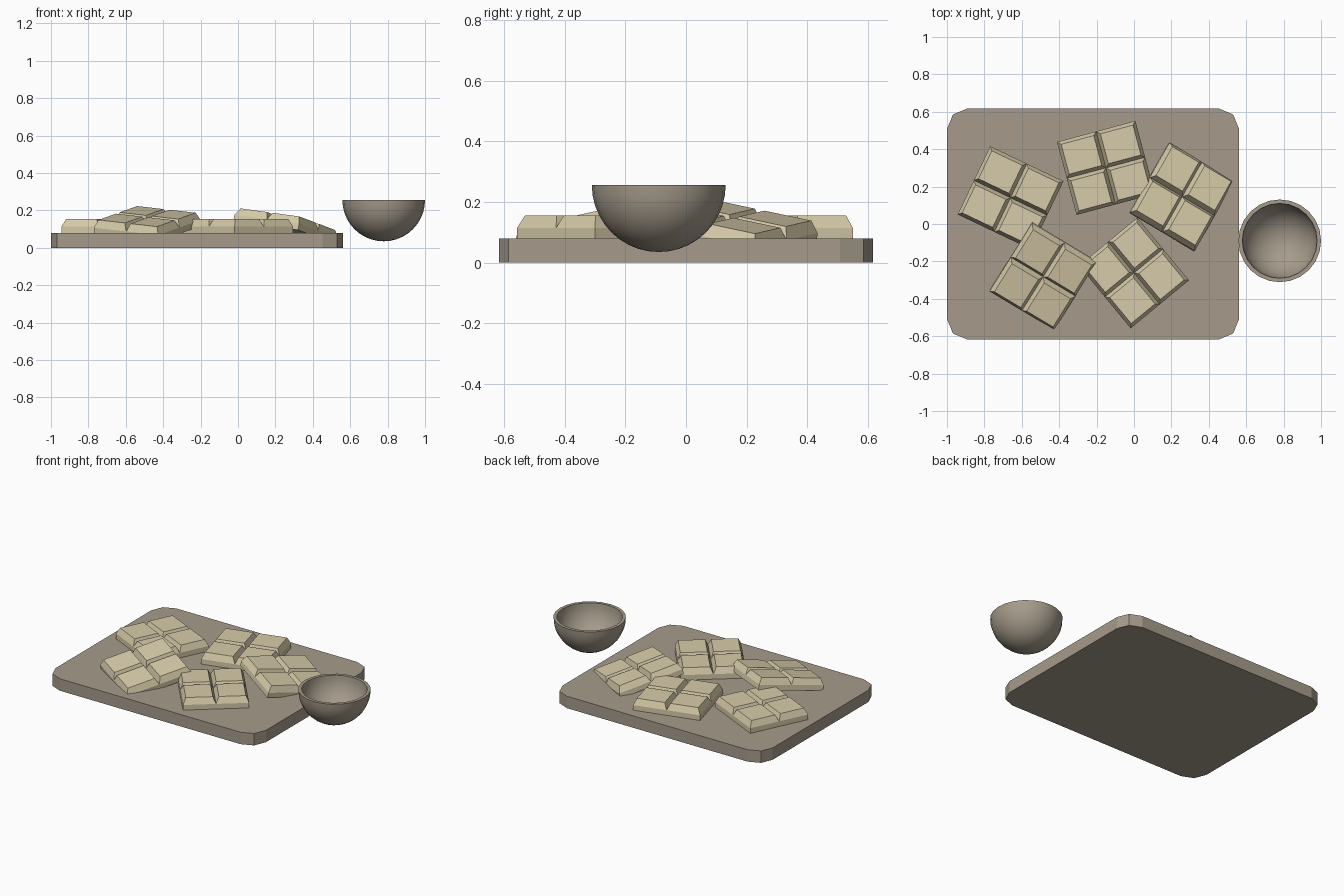
import bpy, bmesh
from math import sin, cos, pi, radians
from mathutils import Vector, Matrix

if "Cube" in bpy.data.objects:
    bpy.data.objects.remove(bpy.data.objects["Cube"])


def material(name, rgb):
    m = bpy.data.materials.new(name)
    m.diffuse_color = (*rgb, 1)
    m.use_nodes = True
    m.node_tree.nodes["Principled BSDF"].inputs["Base Color"].default_value = m.diffuse_color
    return m


def add_object(name, bm, mat):
    bmesh.ops.recalc_face_normals(bm, faces=bm.faces)
    me = bpy.data.meshes.new(name)
    bm.to_mesh(me)
    bm.free()
    me.materials.append(mat)
    ob = bpy.data.objects.new(name, me)
    bpy.context.collection.objects.link(ob)
    return ob


wood = material("wood", (0.38, 0.33, 0.26))
cream = material("white_chocolate", (0.68, 0.60, 0.40))
clay = material("bowl_clay", (0.38, 0.33, 0.26))

# Cutting board with rounded corners
bm = bmesh.new()
bmesh.ops.create_cube(bm, size=1, matrix=Matrix.Translation((-0.219, 0, 0.04))
                      @ Matrix.Diagonal((1.562, 1.236, 0.08, 1)))
upright = [e for e in bm.edges if abs(e.verts[0].co.z - e.verts[1].co.z) > 0.01]
bmesh.ops.bevel(bm, geom=upright, offset=0.11, segments=2, profile=0.5, affect='EDGES')
add_object("cutting_board", bm, wood)


# Chocolate piece: a slab of 2 x 2 bevelled squares
def chocolate(name, x, y, top, angle, gx=0, gy=0):
    bm = bmesh.new()
    bmesh.ops.create_grid(bm, x_segments=2, y_segments=2, size=0.5,
                          matrix=Matrix.Diagonal((0.434, 0.404, 1, 1)))
    ext = bmesh.ops.extrude_face_region(bm, geom=bm.faces[:], use_keep_orig=True)
    bmesh.ops.translate(bm, vec=(0, 0, 0.034),
                        verts=[v for v in ext["geom"] if isinstance(v, bmesh.types.BMVert)])
    bmesh.ops.recalc_face_normals(bm, faces=bm.faces)
    tops = [f for f in bm.faces if f.calc_center_median().z > 0.03]
    bmesh.ops.inset_individual(bm, faces=tops, thickness=0.026, depth=0)
    bmesh.ops.translate(bm, vec=(0, 0, 0.041), verts=list({v for f in tops for v in f.verts}))
    ob = add_object(name, bm, cream)
    # Slopes gx, gy lean the piece on its neighbours
    tilt = Vector((0, 0, 1)).rotation_difference(Vector((-gx, -gy, 1)).normalized())
    ob.matrix_world = (Matrix.Translation((x, y, top - 0.075)) @ tilt.to_matrix().to_4x4()
                       @ Matrix.Rotation(radians(angle), 4, 'Z'))


chocolate("chocolate_left", -0.66, 0.14, 0.155, -25.5)
chocolate("chocolate_back", -0.15, 0.30, 0.155, 15)
chocolate("chocolate_right", 0.252, 0.143, 0.155, 60, -0.197, -0.101)
chocolate("chocolate_front_left", -0.485, -0.275, 0.17, 58.5, 0.015, 0.215)
chocolate("chocolate_front", 0.0, -0.262, 0.155, -50.5)

# Hemispherical bowl: outer arc, rim and inner arc spun around
bm = bmesh.new()
arc = [i / 10 * pi / 2 for i in range(11)]
profile = [(0.221 * sin(a), -0.221 * cos(a)) for a in arc]
profile += [(0.2 * sin(a), -0.2 * cos(a)) for a in reversed(arc)]
verts = [bm.verts.new((r, 0, z)) for r, z in profile]
edges = [bm.edges.new(p) for p in zip(verts, verts[1:])]
bmesh.ops.spin(bm, geom=verts + edges, cent=(0, 0, 0), axis=(0, 0, 1),
               angle=2 * pi, steps=24, use_merge=False)
bmesh.ops.remove_doubles(bm, verts=bm.verts, dist=0.0005)
bowl = add_object("bowl", bm, clay)
bowl.location = (0.779, -0.09, 0.256)
bpy.context.view_layer.objects.active = bowl
bowl.select_set(True)
bpy.ops.object.shade_smooth_by_angle(angle=radians(35))
